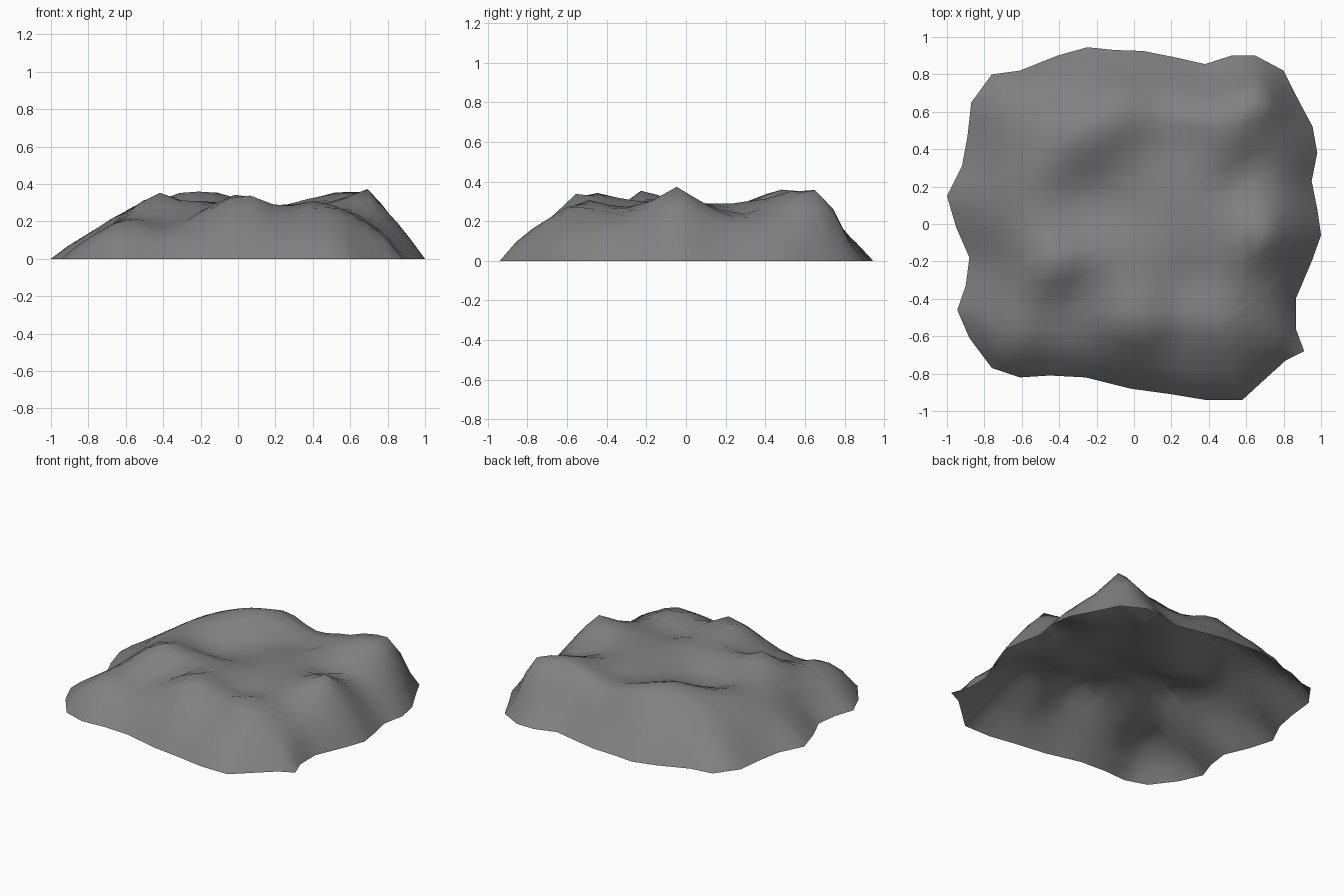
import bpy, bmesh
from math import hypot

if "Cube" in bpy.data.objects:
    bpy.data.objects.remove(bpy.data.objects["Cube"])

# Ground outline, four sides of eleven points each
left = [(-.76,-.77),(-.88,-.61),(-.945,-.46),(-.9,-.33),(-.88,-.18),(-.95,-.02),
        (-1,.15),(-.92,.31),(-.89,.47),(-.87,.65),(-.76,.8)]
right = [(.91,-.68),(.865,-.56),(.865,-.4),(.95,-.2),(1,-.06),(.98,.08),
         (.95,.23),(.98,.38),(.955,.52),(.87,.68),(.8,.82)]
front = [(-.76,-.77),(-.61,-.82),(-.45,-.81),(-.26,-.82),(-.02,-.88),(.2,-.91),
         (.38,-.94),(.58,-.94),(.7,-.83),(.81,-.73),(.91,-.68)]
back = [(-.76,.8),(-.61,.82),(-.41,.9),(-.25,.945),(-.1,.93),(.05,.925),
        (.2,.895),(.38,.855),(.52,.9),(.65,.9),(.8,.82)]

# Peaks, saddles and hollows: x, y, height
relief = [(.7,-.05,.375),(-.27,.46,.368),(-.16,.56,.355),(-.08,.64,.35),
          (-.43,-.22,.36),(-.2,-.15,.31),(-.05,-.12,.29),
          (-.06,-.48,.34),(.05,-.56,.345),(.36,-.5,.31),(.5,-.55,.29),
          (.69,.7,.36),(.5,.65,.335),(.3,.58,.33),(.08,.62,.29),
          (-.54,.27,.29),(-.62,0,.25),(-.6,-.6,.21),(-.4,-.5,.17),
          (-.25,-.35,.22),(.22,-.62,.21),(.64,-.33,.22),
          (.58,.25,.22),(.74,.27,.21),(.68,.48,.29),(.4,.35,.31),
          (.23,.14,.29),(-.3,.08,.21),(-.1,.05,.23),(-.25,.22,.23),
          (.25,-.18,.28),(.45,-.05,.29),(.28,-.33,.23),(-.6,.6,.2),
          (.28,.47,.26),(.03,.42,.26)]


def kernel(a, b):
    return hypot(a[0] - b[0], a[1] - b[1]) ** 1.15


def solve(m):
    # Gaussian elimination on an augmented matrix
    n = len(m)
    for c in range(n):
        p = max(range(c, n), key=lambda r: abs(m[r][c]))
        m[c], m[p] = m[p], m[c]
        for r in range(n):
            if r != c:
                f = m[r][c] / m[c][c]
                if f:
                    for k in range(c, n + 1):
                        m[r][k] -= f * m[c][k]
    return [m[i][n] / m[i][i] for i in range(n)]


def along(side, t):
    s = t * (len(side) - 1)
    i = min(int(s), len(side) - 2)
    f = s - i
    return [side[i][k] * (1 - f) + side[i + 1][k] * f for k in (0, 1)]


def patch(u, v):
    # Blend the four sides into an inner grid position
    l, r, f, b = along(left, v), along(right, v), along(front, u), along(back, u)
    return [(1-u)*l[k] + u*r[k] + (1-v)*f[k] + v*b[k]
            - (1-u)*(1-v)*left[0][k] - u*(1-v)*right[0][k]
            - (1-u)*v*left[-1][k] - u*v*right[-1][k] for k in (0, 1)]


# Foot of the slopes, a ring just inside the rim
foot = []
for i in range(1, 10):
    t = i / 10
    for u, v, z in ((t, .06, .11), (t, .94, .11), (.06, t, .085), (.94, t, .12)):
        foot.append((*patch(u, v), z))

# Smooth height function through the relief points and the flat rim
rim = sorted(set(left + right + front + back))
pts = relief + foot + [(x, y, 0) for x, y in rim]
rows = [[kernel(a, b) for b in pts] + [1, a[2]] for a in pts]
rows.append([1] * len(pts) + [0, 0])
w = solve(rows)


def height(p):
    return max(0, sum(k * kernel(p, q) for k, q in zip(w, pts)) + w[-1])


# Rocky mound, an open sheet with a hollow underside
N = 20
bm = bmesh.new()
grid = []
for j in range(N + 1):
    row = []
    for i in range(N + 1):
        p = patch(i / N, j / N)
        edge = i in (0, N) or j in (0, N)
        row.append(bm.verts.new((p[0], p[1], 0 if edge else height(p))))
    grid.append(row)
for j in range(N):
    for i in range(N):
        face = bm.faces.new((grid[j][i], grid[j][i+1], grid[j+1][i+1], grid[j+1][i]))
        face.smooth = True
mesh = bpy.data.meshes.new("rocky_mound")
bm.to_mesh(mesh)
bm.free()
mound = bpy.data.objects.new("rocky_mound", mesh)
bpy.context.collection.objects.link(mound)

# Dark rock colour
rock = bpy.data.materials.new("dark_rock")
rock.diffuse_color = (.22, .22, .22, 1)
rock.use_nodes = True
rock.node_tree.nodes["Principled BSDF"].inputs["Base Color"].default_value = rock.diffuse_color
mesh.materials.append(rock)
